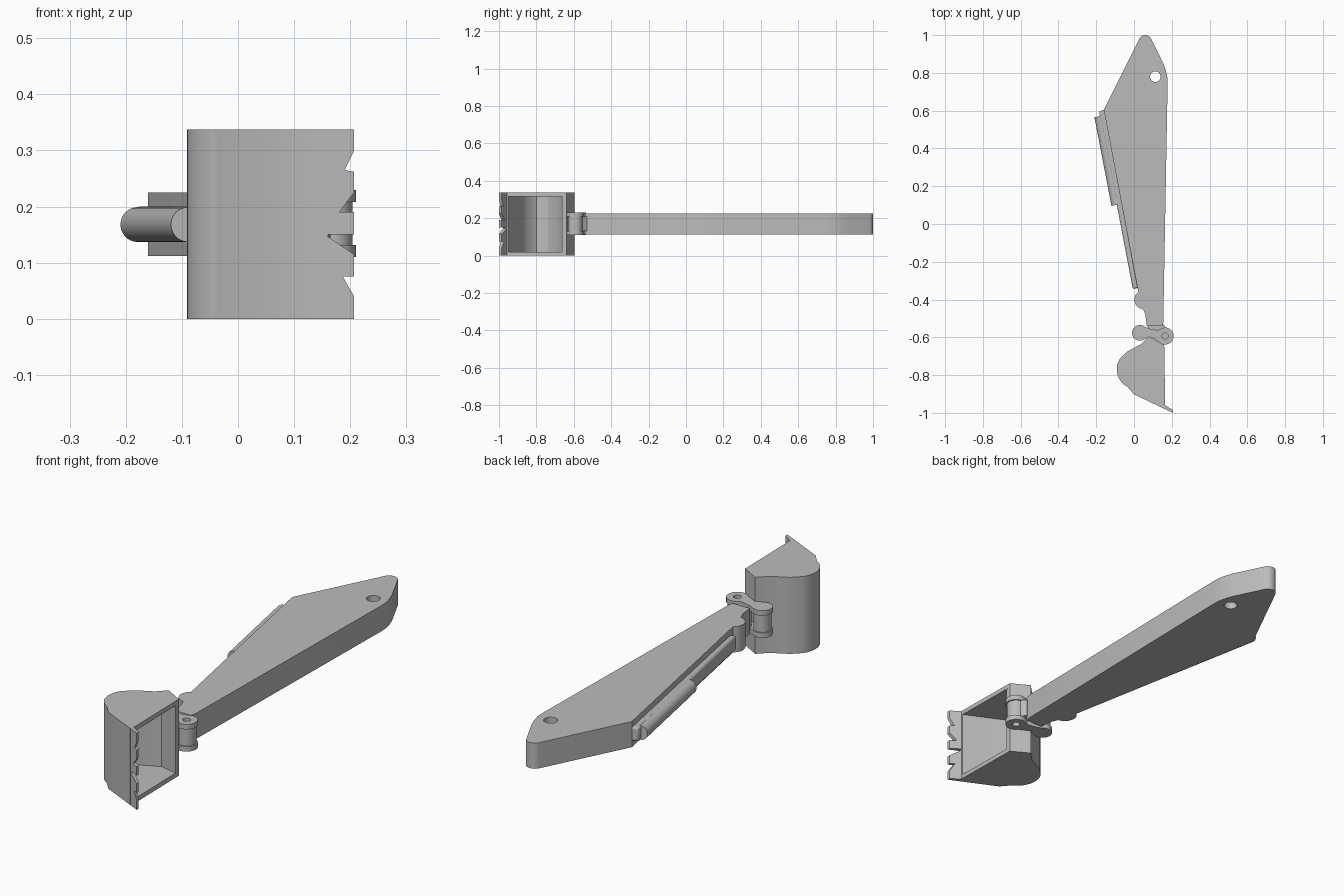
import bpy, bmesh, math
from mathutils import Vector

old = bpy.data.objects.get("Cube")
if old:
    bpy.data.objects.remove(old, do_unlink=True)

grey = bpy.data.materials.new("plain_grey")
grey.use_nodes = True
colour = (0.5, 0.5, 0.5, 1)
grey.diffuse_color = colour
grey.node_tree.nodes["Principled BSDF"].inputs["Base Color"].default_value = colour


def arc(cx, cy, r, a0, a1, n=14):
    angles = [math.radians(a0 + (a1 - a0) * i / n) for i in range(n + 1)]
    return [(cx + r * math.cos(a), cy + r * math.sin(a)) for a in angles]


def circle(cx, cy, r, n=24):
    return arc(cx, cy, r, 0, 360, n)[:-1]


def finish(obj, bevel=0):
    """Clean the mesh, then add colour and sharp-edged smooth shading."""
    bm = bmesh.new()
    bm.from_mesh(obj.data)
    bmesh.ops.remove_doubles(bm, verts=bm.verts, dist=0.0002)
    bmesh.ops.recalc_face_normals(bm, faces=bm.faces)
    bm.to_mesh(obj.data)
    bm.free()
    obj.data.materials.clear()
    obj.data.materials.append(grey)
    if bevel:
        mod = obj.modifiers.new("soft_edges", "BEVEL")
        mod.width = bevel
        mod.segments = 2
    bpy.ops.object.select_all(action="DESELECT")
    obj.select_set(True)
    bpy.context.view_layer.objects.active = obj
    bpy.ops.object.shade_smooth_by_angle(angle=math.radians(32))
    return obj


def plate(name, outlines, z0, z1, bevel=0):
    """Extrude the first outline from z0 to z1; later outlines are holes."""
    curve = bpy.data.curves.new(name, "CURVE")
    curve.dimensions = "2D"
    curve.fill_mode = "BOTH"
    curve.extrude = (z1 - z0) / 2
    for outline in outlines:
        spline = curve.splines.new("POLY")
        spline.points.add(len(outline) - 1)
        for point, (x, y) in zip(spline.points, outline):
            point.co = (x, y, 0, 1)
        spline.use_cyclic_u = True
    obj = bpy.data.objects.new(name, curve)
    bpy.context.collection.objects.link(obj)
    bpy.ops.object.select_all(action="DESELECT")
    obj.select_set(True)
    bpy.context.view_layer.objects.active = obj
    bpy.ops.object.convert(target="MESH")
    obj = bpy.context.view_layer.objects.active
    obj.name = name
    obj.location.z = (z0 + z1) / 2
    return finish(obj, bevel)


def rod(name, start, end, r):
    start, end = Vector(start), Vector(end)
    bpy.ops.mesh.primitive_cylinder_add(vertices=32, radius=r, depth=(end - start).length,
                                        location=(start + end) / 2)
    obj = bpy.context.object
    obj.name = name
    obj.rotation_euler = (end - start).to_track_quat("Z", "Y").to_euler()
    return finish(obj)


# Tapered arm with a mounting hole and a rounded lug
arm = (arc(0.06, 0.965, 0.035, 25, 153)
       + [(-0.16, 0.605), (0.02, -0.345)]
       + arc(0.052, -0.4, 0.05, 125, 265)
       + [(0.06, -0.48), (0.068, -0.54), (0.15, -0.54), (0.155, -0.52),
          (0.178, 0.74), (0.176, 0.78), (0.168, 0.815), (0.155, 0.85)])
plate("arm", [arm, circle(0.113, 0.78, 0.028)], 0.112, 0.225)

# Narrow knuckle at the end of the arm
pivot = (0.165, -0.593)
knuckle = [(0.155, -0.53), (0.068, -0.53), (0.08, -0.57)] + arc(*pivot, 0.039, 200, 440)
plate("arm_knuckle", [knuckle], 0.131, 0.209)

# Ram lying along the arm
plate("ram_rod", [[(-0.185, 0.595), (-0.155, 0.607), (0.022, -0.338), (-0.006, -0.345)]],
      0.138, 0.2, 0.008)
rod("ram_cylinder", (-0.179, 0.571, 0.168), (-0.089, 0.102, 0.168), 0.031)

# Pair of link plates and the pin between them
link = (arc(0.031, -0.576, 0.042, 50, 310)
        + [(0.085, -0.598), (0.11, -0.61)]
        + arc(*pivot, 0.045, 220, 460)
        + [(0.125, -0.562), (0.085, -0.555)])
for name, low, high in (("lower_link", 0.11, 0.132), ("upper_link", 0.208, 0.23)):
    plate(name, [link, circle(*pivot, 0.016)], low, high)
plate("link_pin", [circle(0.031, -0.576, 0.036)], 0.131, 0.209)

# Bucket: two end plates and a curved shell open towards +x
outer = ([(0.165, -0.95), (0.16, -0.978), (0.0, -0.902)]
         + arc(0.012, -0.77, 0.103, 243, 145, 16)
         + [(-0.035, -0.675), (0.0, -0.656), (0.04, -0.635), (0.08, -0.595), (0.16, -0.64)])
inner = [(0.16, -0.662), (0.08, -0.645), (0.02, -0.672), (-0.035, -0.7),
         (-0.065, -0.74), (-0.07, -0.8), (-0.04, -0.85), (0.01, -0.876)]
thick, height = 0.02, 0.337
plate("bucket_lower_side", [outer], 0, thick)
plate("bucket_upper_side", [outer], height - thick, height)
plate("bucket_shell", [outer + inner], thick, height - thick)

# Toothed lip, notched with one slanted side per gap
lip = [(0.14, 0), (0.207, 0), (0.207, 0.04), (0.187, 0.075), (0.207, 0.075),
       (0.207, 0.115), (0.155, 0.15), (0.207, 0.15), (0.207, 0.19), (0.18, 0.19),
       (0.207, 0.225), (0.207, 0.262), (0.19, 0.265), (0.207, 0.3),
       (0.207, height), (0.14, height)]
bm = bmesh.new()
front = [bm.verts.new((x, -0.968 - 0.476 * (x - 0.14), z)) for x, z in lip]
back = [bm.verts.new((x, -0.943 - 0.64 * (x - 0.14), z)) for x, z in lip]
bm.faces.new(front)
bm.faces.new(back[::-1])
for i in range(len(lip)):
    j = (i + 1) % len(lip)
    bm.faces.new((front[i], back[i], back[j], front[j]))
mesh = bpy.data.meshes.new("bucket_teeth")
bm.to_mesh(mesh)
bm.free()
teeth = bpy.data.objects.new("bucket_teeth", mesh)
bpy.context.collection.objects.link(teeth)
finish(teeth)
